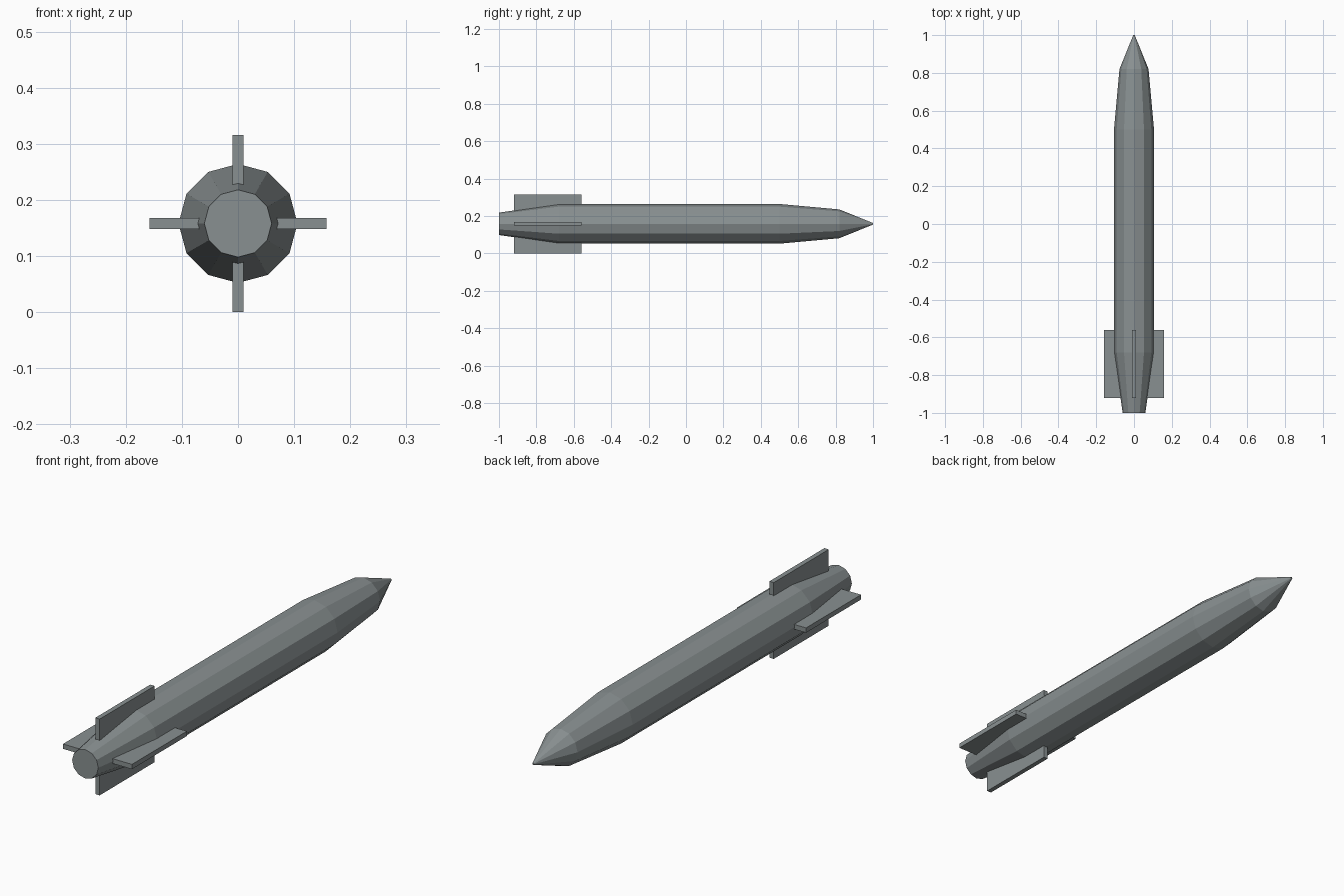
import bpy, bmesh, math
from mathutils import Matrix, Vector

default = bpy.data.objects.get("Cube")
if default:
    bpy.data.objects.remove(default, do_unlink=True)

AXIS_Z = 0.158
SIDES = 12

grey = bpy.data.materials.new("cool grey metal")
grey.use_nodes = True
colour = (0.25, 0.28, 0.285, 1)
grey.diffuse_color = colour
grey.node_tree.nodes["Principled BSDF"].inputs["Base Color"].default_value = colour


def add_object(name, bm):
    bmesh.ops.recalc_face_normals(bm, faces=bm.faces)
    mesh = bpy.data.meshes.new(name)
    bm.to_mesh(mesh)
    bm.free()
    mesh.materials.append(grey)
    obj = bpy.data.objects.new(name, mesh)
    obj.location.z = AXIS_Z
    bpy.context.collection.objects.link(obj)
    return obj


# Body: twelve-sided rings (y, radius) from the tail to the blunt nose tip
profile = [(-1, 0.06), (-0.68, 0.106), (0.5, 0.106), (0.82, 0.077), (1, 0.004)]
bm = bmesh.new()
rings = []
for y, radius in profile:
    angles = [math.tau * i / SIDES for i in range(SIDES)]
    rings.append([bm.verts.new((radius * math.cos(a), y, radius * math.sin(a))) for a in angles])
for back, front in zip(rings, rings[1:]):
    for i in range(SIDES):
        j = (i + 1) % SIDES
        bm.faces.new((back[i], back[j], front[j], front[i]))
bm.faces.new(rings[0])
bm.faces.new(rings[-1])
add_object("body", bm)

# Fins: one plate turned to the four sides, rooted inside the body
for i, side in enumerate(("left", "top", "right", "bottom")):
    bm = bmesh.new()
    bmesh.ops.create_cube(bm, size=1)
    bmesh.ops.scale(bm, vec=Vector((0.118, 0.36, 0.02)), verts=bm.verts)
    bmesh.ops.translate(bm, vec=Vector((0.099, -0.74, 0)), verts=bm.verts)
    bm.transform(Matrix.Rotation(-i * math.pi / 2, 4, "Y"))
    add_object(side + "_fin", bm)
